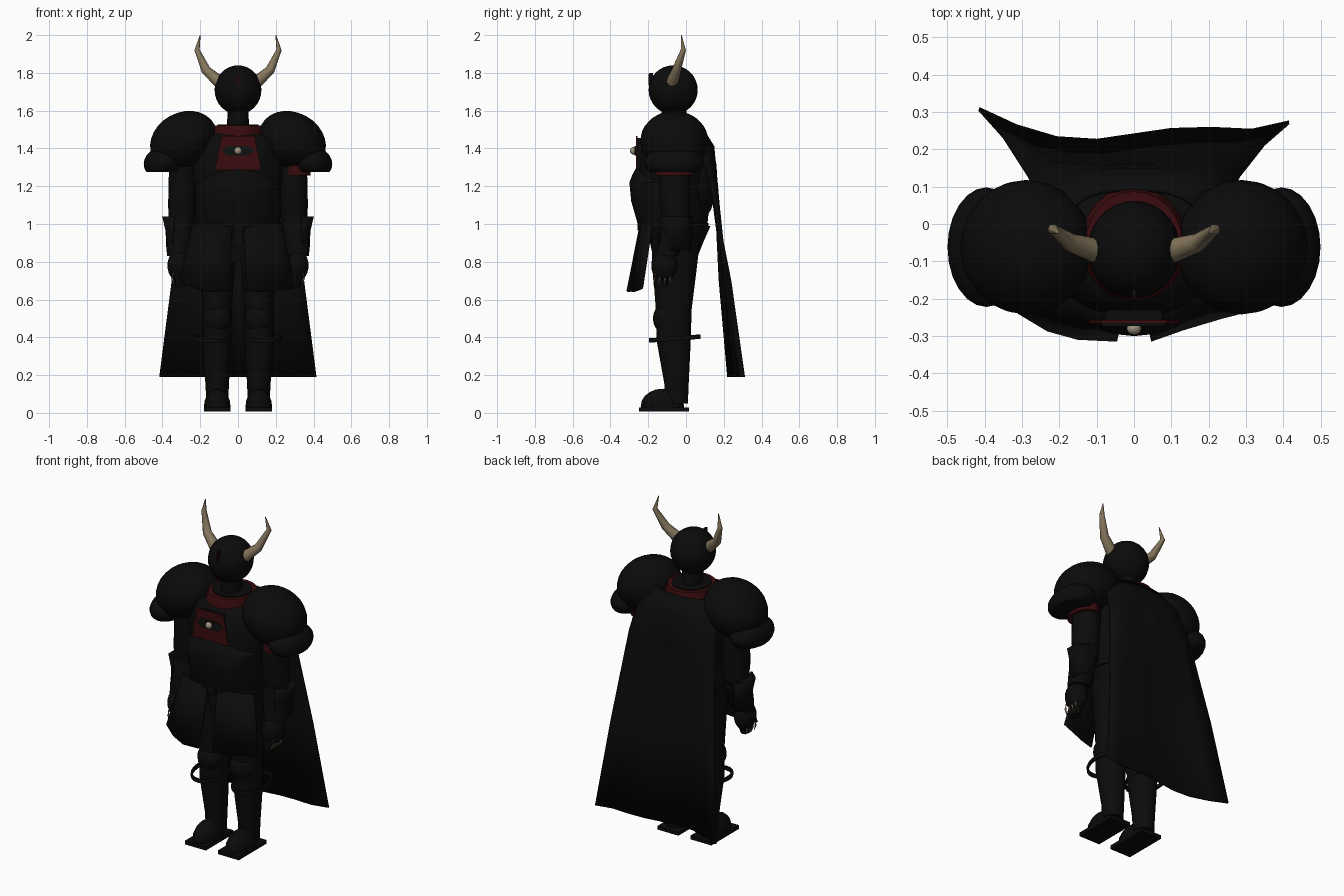
import bpy, bmesh, math
from mathutils import Matrix, Vector

if "Cube" in bpy.data.objects:
    bpy.data.objects.remove(bpy.data.objects["Cube"])


def material(name, rgb):
    m = bpy.data.materials.new(name)
    m.diffuse_color = (*rgb, 1)
    m.use_nodes = True
    m.node_tree.nodes["Principled BSDF"].inputs["Base Color"].default_value = m.diffuse_color
    return m


BLACK = material("black_armour", (0.0032, 0.0032, 0.0032))
RED = material("dark_red", (0.041, 0.0032, 0.004))
BONE = material("bone", (0.24, 0.185, 0.11))
GREY = material("dark_green_grey", (0.004, 0.006, 0.0055))
GEM = material("pale_gem", (0.36, 0.30, 0.22))


def finish(name, bm, mat, smooth=40):
    bmesh.ops.recalc_face_normals(bm, faces=bm.faces)
    me = bpy.data.meshes.new(name)
    bm.to_mesh(me)
    bm.free()
    me.materials.append(mat)
    ob = bpy.data.objects.new(name, me)
    bpy.context.collection.objects.link(ob)
    bpy.ops.object.select_all(action="DESELECT")
    bpy.context.view_layer.objects.active = ob
    ob.select_set(True)
    bpy.ops.object.shade_smooth_by_angle(angle=math.radians(smooth))
    return ob


def loft(name, rings, mat, sides=16):
    """Capped tube through elliptical rings (z, cx, cy, rx, ry)."""
    bm = bmesh.new()
    loops = []
    for z, cx, cy, rx, ry in rings:
        loops.append([bm.verts.new((cx + rx * math.cos(a), cy + ry * math.sin(a), z))
                      for a in (2 * math.pi * i / sides for i in range(sides))])
    for a, b in zip(loops, loops[1:]):
        for i in range(sides):
            j = (i + 1) % sides
            bm.faces.new((a[i], a[j], b[j], b[i]))
    bm.faces.new(loops[0])
    bm.faces.new(loops[-1])
    return finish(name, bm, mat)


def ball(name, c, r, mat, tilt=0, cut=None, seg=20):
    """Ellipsoid tilted about y, optionally cut flat below a height."""
    bm = bmesh.new()
    bmesh.ops.create_uvsphere(bm, u_segments=seg, v_segments=seg // 2 + 2, radius=1)
    bm.transform(Matrix.Translation(c) @ Matrix.Rotation(tilt, 4, "Y") @ Matrix.Diagonal((*r, 1)))
    if cut is not None:
        geom = bm.verts[:] + bm.edges[:] + bm.faces[:]
        bmesh.ops.bisect_plane(bm, geom=geom, plane_co=(0, 0, cut), plane_no=(0, 0, 1), clear_inner=True)
        bmesh.ops.holes_fill(bm, edges=[e for e in bm.edges if e.is_boundary])
    return finish(name, bm, mat)


def box(name, c, size, mat):
    bm = bmesh.new()
    bmesh.ops.create_cube(bm, size=1)
    bm.transform(Matrix.Translation(c) @ Matrix.Diagonal((*size, 1)))
    return finish(name, bm, mat)


def sheet(name, rows, mat, thick=0.01):
    """Cloth grid through rows of points."""
    bm = bmesh.new()
    vs = [[bm.verts.new(p) for p in row] for row in rows]
    for a, b in zip(vs, vs[1:]):
        for i in range(len(a) - 1):
            bm.faces.new((a[i], a[i + 1], b[i + 1], b[i]))
    ob = finish(name, bm, mat)
    mod = ob.modifiers.new("thickness", "SOLIDIFY")
    mod.thickness = thick
    mod.offset = 0
    return ob


def plate(name, outline, y, thick, mat):
    """Flat plate from an x-z outline, facing the front."""
    bm = bmesh.new()
    f = bm.faces.new([bm.verts.new((x, y, z)) for x, z in outline])
    new = bmesh.ops.extrude_face_region(bm, geom=[f])["geom"]
    bmesh.ops.translate(bm, vec=(0, thick, 0), verts=[v for v in new if isinstance(v, bmesh.types.BMVert)])
    return finish(name, bm, mat)


def band(name, z0, z1, c, r, w, mat, lift=0):
    """Elliptical ring strap, raised at the back by lift."""
    bm = bmesh.new()
    n = 24
    loops = []
    for i in range(n):
        a = 2 * math.pi * i / n
        ca, sa = math.cos(a), math.sin(a)
        loops.append([bm.verts.new((c[0] + (r[0] - k) * ca, c[1] + (r[1] - k) * sa, z + lift * sa))
                      for k, z in ((0, z0), (0, z1), (w, z1), (w, z0))])
    for i in range(n):
        a, b = loops[i], loops[(i + 1) % n]
        for k in range(4):
            bm.faces.new((a[k], b[k], b[(k + 1) % 4], a[(k + 1) % 4]))
    return finish(name, bm, mat)


def horn(name, pts, mat):
    """Tapered tube through (x, y, z, radius)."""
    bm = bmesh.new()
    loops = []
    for i, p in enumerate(pts):
        d = Vector(pts[min(i + 1, len(pts) - 1)][:3]) - Vector(pts[max(i - 1, 0)][:3])
        q = Vector((0, 0, 1)).rotation_difference(d.normalized())
        loops.append([bm.verts.new(Vector(p[:3]) + q @ Vector((p[3] * math.cos(a), p[3] * math.sin(a), 0)))
                      for a in (math.pi * k / 5 for k in range(10))])
    for a, b in zip(loops, loops[1:]):
        for k in range(10):
            bm.faces.new((a[k], a[(k + 1) % 10], b[(k + 1) % 10], b[k]))
    bm.faces.new(loops[0])
    bm.faces.new(loops[-1])
    return finish(name, bm, mat)


# Head, neck and collar
ball("head", (0, -0.068, 1.71), (0.124, 0.13, 0.13), BLACK, seg=28)
box("helmet_crest", (0, -0.185, 1.765), (0.012, 0.022, 0.07), BLACK)
box("crest_stripe", (0, -0.197, 1.765), (0.008, 0.004, 0.06), RED)
loft("neck", [(1.45, 0, -0.06, 0.06, 0.07), (1.62, 0, -0.065, 0.055, 0.065)], BLACK)
loft("collar", [(1.44, 0, -0.053, 0.15, 0.155), (1.48, 0, -0.053, 0.142, 0.152), (1.522, 0, -0.053, 0.13, 0.14)],
     RED, 24)
loft("neck_base", [(1.5, 0, -0.055, 0.11, 0.115), (1.528, 0, -0.055, 0.108, 0.113)], BLACK, 24)

# Torso with domed breastplate, and hips
loft("torso", [(0.96, 0, -0.06, 0.2, 0.17), (1.12, 0, -0.065, 0.22, 0.19), (1.3, 0, -0.055, 0.25, 0.195),
               (1.4, 0, -0.05, 0.24, 0.195), (1.46, 0, -0.055, 0.2, 0.16), (1.49, 0, -0.055, 0.12, 0.12)], BLACK, 24)
loft("breastplate", [(0.98, 0, -0.07, 0.22, 0.18), (1.12, 0, -0.11, 0.23, 0.18), (1.22, 0, -0.12, 0.225, 0.18),
                     (1.27, 0, -0.12, 0.16, 0.16), (1.295, 0, -0.12, 0.06, 0.145)], BLACK, 24)
loft("hips", [(0.8, 0, -0.06, 0.15, 0.11), (0.9, 0, -0.05, 0.2, 0.14), (0.99, 0, -0.05, 0.22, 0.18)], BLACK, 24)
band("belt", 0.975, 1.005, (0, -0.065), (0.232, 0.185), 0.03, BLACK)
box("belt_buckle", (0, -0.248, 0.985), (0.06, 0.02, 0.04), BLACK)
box("belt_tab", (0, -0.235, 0.93), (0.05, 0.01, 0.1), BLACK)
ball("back_plate", (0, 0.06, 1.25), (0.18, 0.105, 0.24), BLACK)

# Chest emblem
plate("chest_panel", [(-0.122, 1.287), (0.122, 1.287), (0.088, 1.465), (-0.088, 1.465)], -0.266, 0.009, RED)
box("panel_backing", (0, -0.245, 1.375), (0.15, 0.03, 0.16), BLACK)
plate("emblem_plate", [(-0.085, 1.392), (-0.055, 1.362), (0.055, 1.362), (0.085, 1.392), (0.055, 1.412),
                       (-0.055, 1.412)], -0.273, 0.008, GREY)
ball("emblem_gem", (0, -0.279, 1.388), (0.02, 0.018, 0.02), GEM, seg=12)

# Front skirt panels
for name, top, low in (
        ("left_skirt", [(-0.03, -0.24), (-0.12, -0.235), (-0.19, -0.215), (-0.24, -0.18)],
         [(-0.045, -0.31, 0.645), (-0.15, -0.305, 0.64), (-0.23, -0.283, 0.66), (-0.31, -0.235, 0.69)]),
        ("right_skirt", [(0.03, -0.24), (0.12, -0.23), (0.19, -0.21), (0.235, -0.18)],
         [(0.045, -0.31, 0.645), (0.13, -0.28, 0.64), (0.23, -0.25, 0.65), (0.3, -0.232, 0.66)])):
    sheet(name, [[(x, y, 1.0) for x, y in top], low], BLACK)

# Cape
cape_rows = (
    (1.5, 0.17, (0.04, 0.07, 0.085, 0.09, 0.09, 0.085, 0.07, 0.04)),
    (1.41, 0.26, (0.07, 0.12, 0.14, 0.145, 0.145, 0.14, 0.12, 0.07)),
    (1.23, 0.285, (0.13, 0.16, 0.158, 0.152, 0.155, 0.162, 0.16, 0.13)),
    (0.7, 0.35, (0.235, 0.2, 0.182, 0.178, 0.2, 0.208, 0.208, 0.215)),
    (0.19, 0.415, (0.308, 0.262, 0.23, 0.223, 0.252, 0.255, 0.25, 0.272)))
steps = (-1, -0.76, -0.5, -0.24, 0.24, 0.5, 0.76, 1)
sheet("cape", [[(w * s, y, z) for s, y in zip(steps, ys)] for z, w, ys in cape_rows], BLACK)

# Paired parts
for s, side in ((1, "right"), (-1, "left")):
    horn(side + "_horn", [(s * 0.09, -0.075, 1.745, 0.034), (s * 0.17, -0.05, 1.815, 0.025),
                          (s * 0.217, -0.014, 1.922, 0.014), (s * 0.2, -0.025, 2.0, 0.002)], BONE)
    # Shoulder armour
    ball(side + "_pauldron", (s * 0.288, -0.062, 1.44), (0.185, 0.18, 0.15), BLACK, s * 0.5, 1.305, 24)
    ball(side + "_pauldron_lower", (s * 0.395, -0.062, 1.325), (0.105, 0.16, 0.085), BLACK, s * 0.2, 1.275, 24)
    # Arm, gauntlet and hand
    loft(side + "_upper_arm", [(0.98, s * 0.3, -0.05, 0.065, 0.07), (1.1, s * 0.295, -0.06, 0.075, 0.08),
                               (1.32, s * 0.29, -0.06, 0.075, 0.085)], BLACK)
    loft(side + "_gauntlet", [(0.83, s * 0.315, -0.1, 0.06, 0.058), (0.88, s * 0.312, -0.085, 0.068, 0.068),
                              (1.0, s * 0.305, -0.06, 0.075, 0.08), (1.04, s * 0.315, -0.045, 0.08, 0.085)], BLACK)
    sheet(side + "_elbow_guard", [[(s * x, y, z) for x, y in ((0.34, -0.14), (0.372 + k, -0.09), (0.372 + k, -0.02),
                                                            (0.34, 0.03))]
                                  for z, k in ((1.04, 0.025), (0.97, 0.008), (0.86, 0.0))], BLACK)
    ball(side + "_hand", (s * 0.315, -0.115, 0.78), (0.06, 0.07, 0.085), BLACK, seg=14)
    loft(side + "_fingers", [(0.67, s * 0.305, -0.135, 0.025, 0.035), (0.72, s * 0.31, -0.125, 0.035, 0.05),
                             (0.8, s * 0.315, -0.115, 0.05, 0.06)], BLACK, 8)
    for i in range(4):
        y = -0.165 + i * 0.028
        horn(f"{side}_claw_{i}", [(s * 0.345, y, 0.74, 0.006), (s * 0.348, y - 0.003, 0.712, 0.006),
                                  (s * 0.336, y - 0.006, 0.675, 0.001)], BONE)
    # Leg, knee guard and strap
    loft(side + "_leg", [(0.05, s * 0.11, -0.05, 0.058, 0.06), (0.15, s * 0.11, -0.05, 0.062, 0.064),
                         (0.38, s * 0.113, -0.065, 0.078, 0.09), (0.55, s * 0.11, -0.065, 0.078, 0.095),
                         (0.75, s * 0.11, -0.06, 0.09, 0.115), (0.92, s * 0.11, -0.055, 0.1, 0.13)], BLACK)
    ball(side + "_knee_guard", (s * 0.108, -0.11, 0.5), (0.075, 0.065, 0.08), BLACK, seg=16)
    band(side + "_leg_strap", 0.382, 0.405, (s * 0.135, -0.06), (0.1, 0.137), 0.01, BLACK, 0.01)
    # Boot on a flat rectangular sole
    ball(side + "_boot", (s * 0.11, -0.125, 0.035), (0.07, 0.115, 0.093), BLACK, 0, 0.025, 16)
    box(side + "_sole", (s * 0.11, -0.117, 0.018), (0.14, 0.264, 0.022), BLACK)

# Single red sleeve band under the right shoulder
band("sleeve_band", 1.258, 1.315, (0.312, -0.062), (0.072, 0.1), 0.03, RED)
